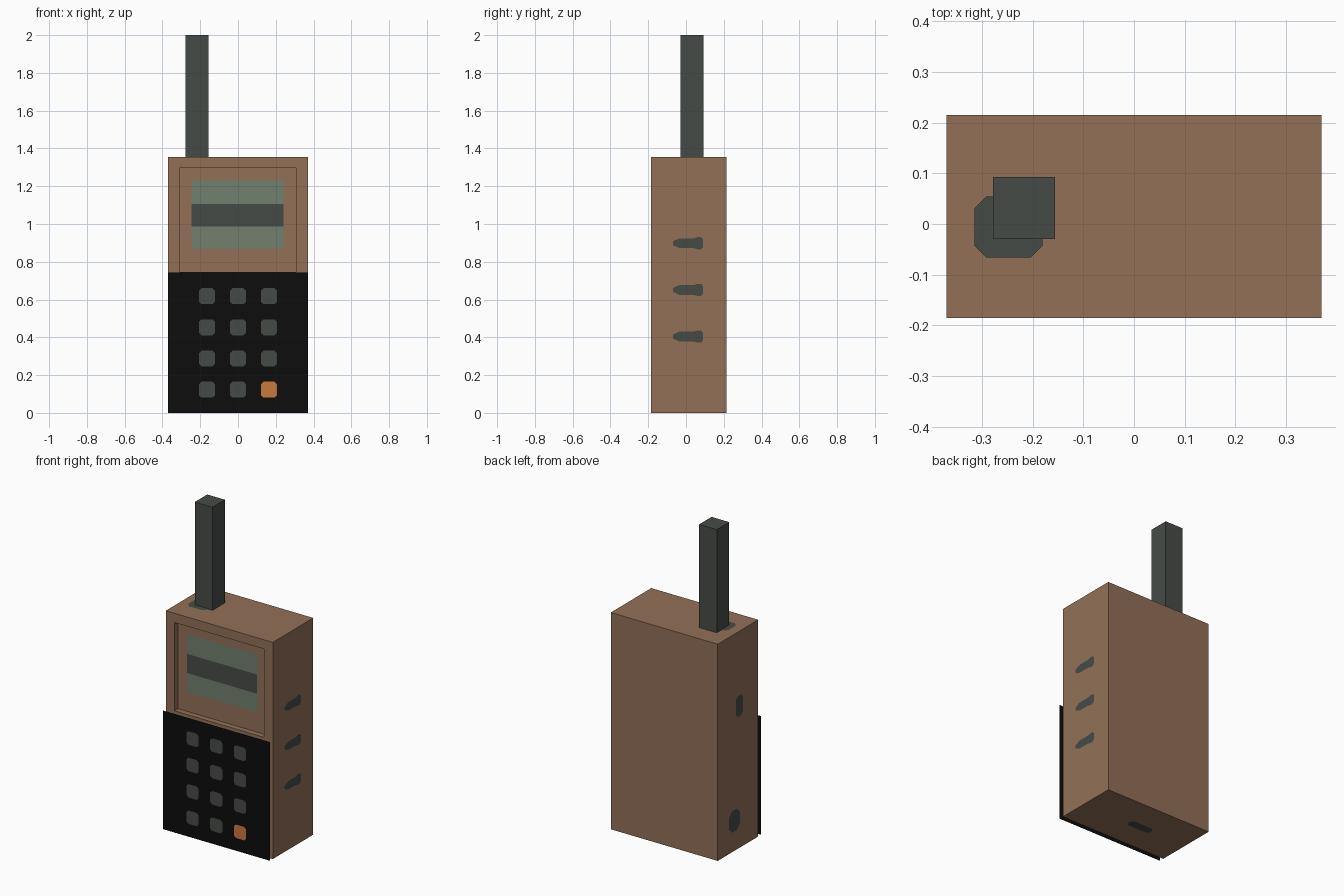
import bpy, bmesh
from mathutils import Vector

if "Cube" in bpy.data.objects:
    bpy.data.objects.remove(bpy.data.objects["Cube"])


def material(name, rgb):
    m = bpy.data.materials.new(name)
    m.use_nodes = True
    m.diffuse_color = (*rgb, 1)
    m.node_tree.nodes["Principled BSDF"].inputs["Base Color"].default_value = (*rgb, 1)
    return m


BROWN = material("brown_casing", (0.29, 0.163, 0.097))
DARK = material("dark_grey", (0.061, 0.071, 0.062))
BLACK = material("black_panel", (0.004, 0.004, 0.004))
GREEN = material("screen_green", (0.162, 0.216, 0.156))
ORANGE = material("orange_key", (0.578, 0.188, 0.048))

X, Y, Z = Vector((1, 0, 0)), Vector((0, 1, 0)), Vector((0, 0, 1))


def finish(name, bm, mat):
    mesh = bpy.data.meshes.new(name)
    bm.to_mesh(mesh)
    bm.free()
    mesh.materials.append(mat)
    obj = bpy.data.objects.new(name, mesh)
    bpy.context.collection.objects.link(obj)
    return obj


def box(lo, hi):
    bm = bmesh.new()
    bmesh.ops.create_cube(bm, size=1)
    for v in bm.verts:
        v.co = [a + (b - a) * (c + 0.5) for a, b, c in zip(lo, hi, v.co)]
    return bm


def plate(name, centre, u, v, points, mat):
    """Flat outline in the u-v plane, facing u x v."""
    bm = bmesh.new()
    bm.faces.new([bm.verts.new(Vector(centre) + u * a + v * b) for a, b in points])
    return finish(name, bm, mat)


def chamfered(w, h, c):
    """Half-size w by h rectangle with corners cut by c, counter-clockwise."""
    if c == 0:
        return [(-w, -h), (w, -h), (w, h), (-w, h)]
    return [(c - w, -h), (w - c, -h), (w, c - h), (w, h - c),
            (w - c, h), (c - w, h), (-w, h - c), (-w, c - h)]


# Casing with a recessed display bay
bm = box((-0.37, -0.185, 0), (0.37, 0.215, 1.355))
bm.normal_update()
front = min(bm.faces, key=lambda f: f.calc_center_median().y)
bmesh.ops.inset_individual(bm, faces=[front], thickness=0.06)
for v in front.verts:
    v.co.x = 0.308 if v.co.x > 0 else -0.31
    v.co.z = 1.297 if v.co.z > 0.7 else 0.745
bay = bmesh.ops.extrude_face_region(bm, geom=[front])["geom"]
bmesh.ops.translate(bm, vec=Y * 0.035,
                    verts=[g for g in bay if isinstance(g, bmesh.types.BMVert)])
if front.is_valid:
    bmesh.ops.delete(bm, geom=[front], context="FACES_ONLY")
bmesh.ops.recalc_face_normals(bm, faces=bm.faces)
finish("casing", bm, BROWN)

# Antenna and its base mark
finish("antenna", box((-0.278, -0.03, 1.355), (-0.156, 0.093, 2)), DARK)
plate("antenna_base", (-0.248, -0.006, 1.358), X, Y, chamfered(0.067, 0.06, 0.023), DARK)

# Display
plate("screen", (-0.003, -0.152, 1.049), X, Z, chamfered(0.243, 0.18, 0), GREEN)
plate("screen_band", (-0.003, -0.154, 1.047), X, Z, chamfered(0.243, 0.06, 0), DARK)

# Keypad standing just off the casing
plate("keypad_panel", (0, -0.213, 0.371), X, Z, chamfered(0.37, 0.371, 0), BLACK)
for row in range(4):
    for col in range(3):
        last = row == 3 and col == 2
        plate(f"key_{row + 1}_{col + 1}",
              (-0.164 + 0.164 * col, -0.215, 0.618 - 0.165 * row), X, Z,
              chamfered(0.042, 0.042, 0.013), ORANGE if last else DARK)

# Side buttons, tapering toward the front
lower = [(-0.07, -0.01), (-0.035, -0.026), (0.04, -0.026), (0.06, -0.032),
         (0.08, -0.032), (0.09, -0.02)]
outline = lower + [(a, -b) for a, b in reversed(lower)]
for i in range(3):
    plate(f"left_button_{i + 1}", (0.372, 0, 0.898 - 0.247 * i), Y, Z, outline, DARK)

# Opposite side sockets
plate("upper_socket", (-0.372, 0.004, 0.89), -Y, Z, chamfered(0.034, 0.065, 0.018), DARK)
plate("lower_socket", (-0.372, 0.053, 0.19), -Y, Z, chamfered(0.053, 0.067, 0.03), DARK)

# Underside socket
plate("bottom_socket", (-0.038, 0.009, -0.001), X, -Y, chamfered(0.082, 0.028, 0.018), DARK)
